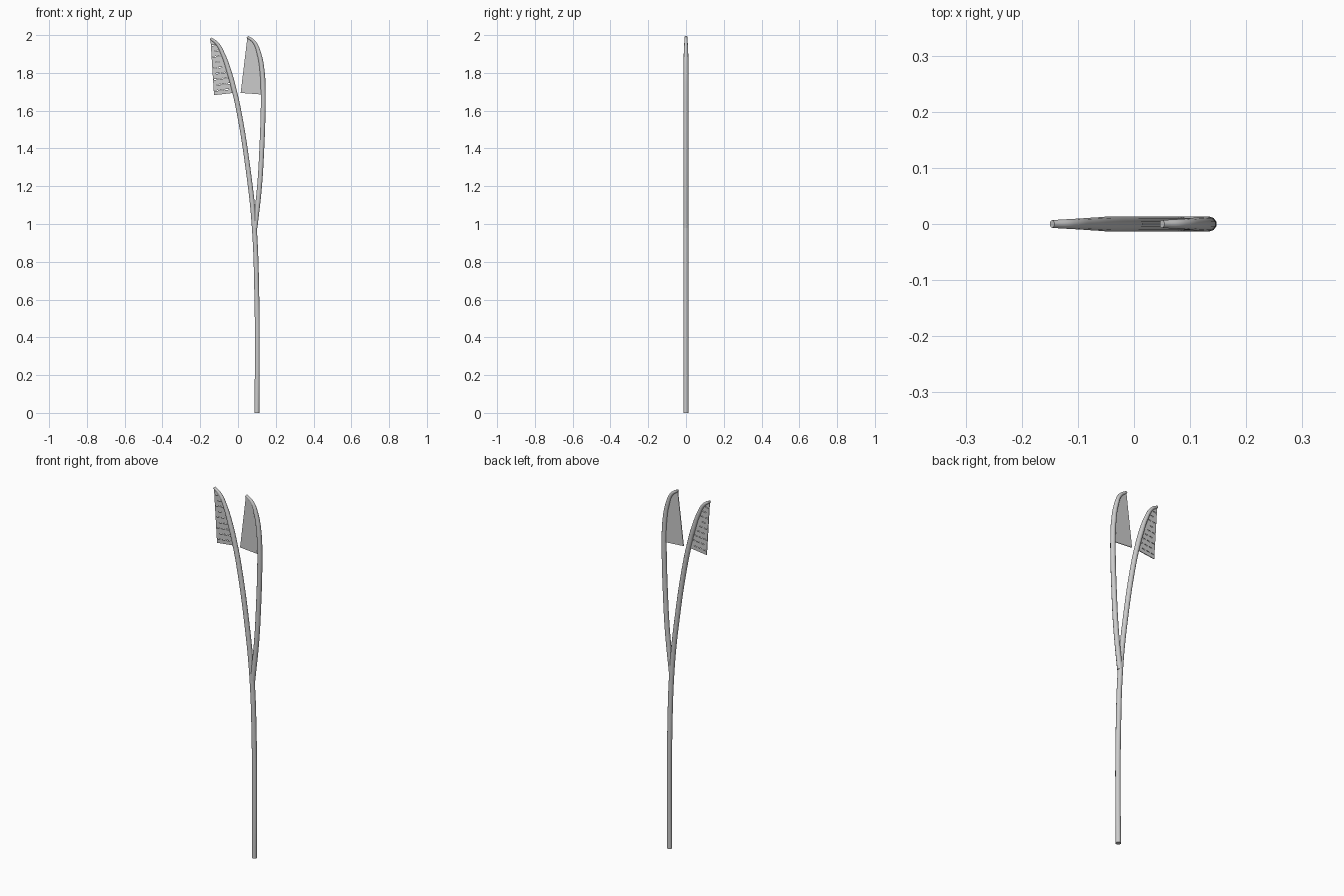
import bpy, bmesh, math
from mathutils import Matrix, Vector

if "Cube" in bpy.data.objects:
    bpy.data.objects.remove(bpy.data.objects["Cube"])


def tube(name, pts):
    # pts: (x, z, radius) along a smooth tapered pole
    cu = bpy.data.curves.new(name, 'CURVE')
    cu.dimensions = '3D'
    cu.bevel_depth = 1.0
    cu.bevel_resolution = 3
    cu.resolution_u = 6
    cu.use_fill_caps = True
    sp = cu.splines.new('BEZIER')
    sp.bezier_points.add(len(pts) - 1)
    for bp, (x, z, r) in zip(sp.bezier_points, pts):
        bp.co = (x, 0, z)
        bp.radius = r
        bp.handle_left_type = bp.handle_right_type = 'AUTO'
    ob = bpy.data.objects.new(name, cu)
    bpy.context.collection.objects.link(ob)
    bpy.ops.object.select_all(action='DESELECT')
    ob.select_set(True)
    bpy.context.view_layer.objects.active = ob
    bpy.ops.object.convert(target='MESH')
    bpy.ops.object.shade_smooth_by_angle(angle=math.radians(40))
    return bpy.context.object


def mesh_object(name, bm):
    bmesh.ops.recalc_face_normals(bm, faces=bm.faces)
    me = bpy.data.meshes.new(name)
    bm.to_mesh(me)
    bm.free()
    ob = bpy.data.objects.new(name, me)
    bpy.context.collection.objects.link(ob)
    return ob


def x_on(path, z):
    # horizontal position of a path at height z
    for (x0, z0), (x1, z1) in zip(path, path[1:]):
        if z0 <= z <= z1:
            return x0 + (x1 - x0) * (z - z0) / (z1 - z0)
    return path[-1][0]


def panel(name, edge, corner, direction):
    # thin sheet between the pole line and the free corner
    outline = edge + [corner]
    bm = bmesh.new()
    face = bm.faces.new([bm.verts.new((x, -0.002, z)) for x, z in outline])
    ext = bmesh.ops.extrude_face_region(bm, geom=[face])
    bmesh.ops.translate(bm, vec=(0, 0.004, 0),
                        verts=[v for v in ext['geom'] if isinstance(v, bmesh.types.BMVert)])
    sheet = mesh_object(name, bm)

    # staggered rows of slots, parallel to the lower edge
    cut = bmesh.new()
    foot, tip = edge[0], edge[-1]
    slope = (foot[1] - corner[1]) / (foot[0] - corner[0])
    for row in range(9):
        z = corner[1] + 0.022 + row * 0.03
        free = x_on([corner, tip], z)
        step = 0.014 + 0.014 * (row % 2)
        while True:
            x = free + direction * step
            zz = z + slope * (x - free)
            if zz > tip[1] or (x_on(edge, zz) - x) * direction < 0.016:
                break
            m = (Matrix.Translation((x, 0, zz)) @ Matrix.Rotation(-math.atan(slope), 4, 'Y')
                 @ Matrix.Diagonal((0.019, 0.03, 0.004, 1)))
            bmesh.ops.create_cube(cut, size=1, matrix=m)
            step += 0.028
    cutter = mesh_object(name + "_slot_cutter", cut)
    cutter.hide_render = True
    cutter.hide_set(True)
    mod = sheet.modifiers.new("slots", 'BOOLEAN')
    mod.operation = 'DIFFERENCE'
    mod.solver = 'EXACT'
    mod.object = cutter
    return sheet


R = 0.0135
# main pole, sweeping to the left
left = [(0.1, 0, R), (0.102, 0.3, R), (0.1, 0.6, R), (0.085, 1.0, R), (0.052, 1.3, R),
        (0.004, 1.6, R), (-0.018, 1.7, R), (-0.045, 1.8, R), (-0.08, 1.9, 0.011),
        (-0.112, 1.957, 0.009), (-0.146, 1.982, 0.007)]
# branch, sweeping up and hooking inwards
right = [(0.09, 0.98, R), (0.114, 1.2, R), (0.126, 1.4, R), (0.133, 1.6, R), (0.1335, 1.7, R),
         (0.129, 1.8, R), (0.112, 1.9, 0.012), (0.086, 1.963, 0.009), (0.05, 1.991, 0.007)]
tube("main_pole", left)
tube("side_branch", right)

# perforated leaf panels
panel("left_panel", [(-0.016, 1.695)] + [(x, z) for x, z, r in left[6:]], (-0.127, 1.682), 1)
panel("right_panel", [(0.1335, 1.685)] + [(x, z) for x, z, r in right[4:]], (0.014, 1.694), -1)
